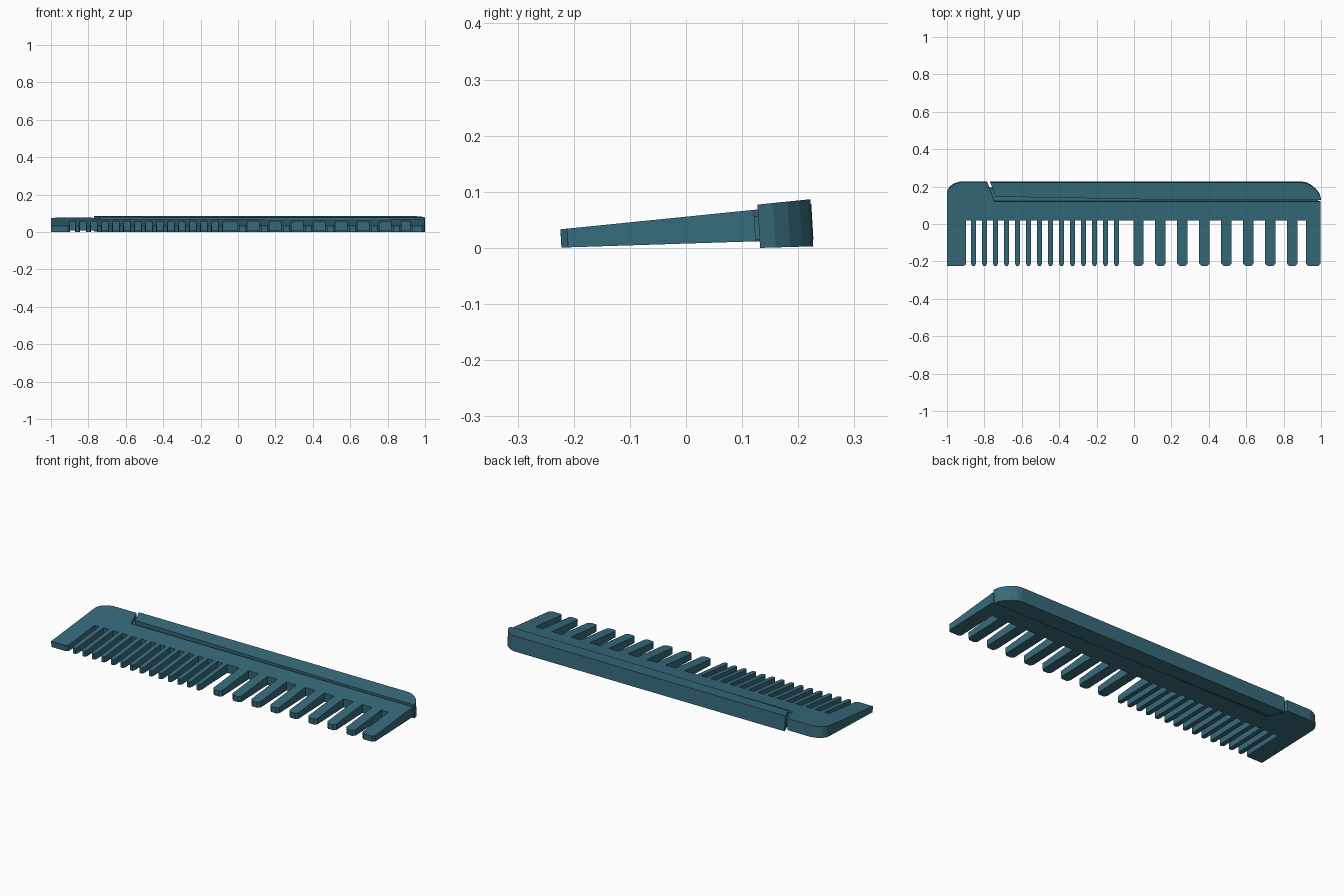
import bpy, bmesh

if "Cube" in bpy.data.objects:
    bpy.data.objects.remove(bpy.data.objects["Cube"])

teal = bpy.data.materials.new("dark teal plastic")
teal.diffuse_color = (0.037, 0.146, 0.200, 1.0)
teal.use_nodes = True
teal.node_tree.nodes["Principled BSDF"].inputs["Base Color"].default_value = teal.diffuse_color

SHEAR = 0.06  # upright edges lean slightly forward


def slab(name, outline, z_low, z_high):
    """Extrude a plan outline between two sloping planes z(y)."""
    bm = bmesh.new()
    low, high = [], []
    for x, y in outline:
        a, b = z_low(y), z_high(y)
        low.append(bm.verts.new((x, y - SHEAR * a, a)))
        high.append(bm.verts.new((x, y - SHEAR * b, b)))
    bm.faces.new(low[::-1])
    bm.faces.new(high)
    n = len(low)
    for i in range(n):
        j = (i + 1) % n
        bm.faces.new((low[i], low[j], high[j], high[i]))
    bmesh.ops.recalc_face_normals(bm, faces=bm.faces[:])
    mesh = bpy.data.meshes.new(name)
    bm.to_mesh(mesh)
    bm.free()
    mesh.materials.append(teal)
    ob = bpy.data.objects.new(name, mesh)
    bpy.context.collection.objects.link(ob)
    return ob


ROOT, TIP = 0.021, -0.222


def tooth(cx, w):
    """Plan outline of one tooth with a softened tip, left to right."""
    h, c = w / 2, w * 0.22
    return [(cx - h, ROOT), (cx - h, TIP + 0.012), (cx - h + c, TIP),
            (cx + h - c, TIP), (cx + h, TIP + 0.012), (cx + h, ROOT)]


# comb body: wide left end, fine teeth, coarse teeth, right end tooth
outline = [(-1.0, TIP), (-0.91, TIP), (-0.899, TIP + 0.008), (-0.899, ROOT)]
for i in range(14):
    outline += tooth(-0.858 + 0.0588 * i, 0.026)
for i in range(8):
    outline += tooth(0.024 + 0.1175 * i, 0.056)
outline += [(0.919, ROOT), (0.919, TIP + 0.012), (0.932, TIP),
            (0.985, TIP), (0.997, TIP + 0.012), (0.997, 0.125)]
# back edge beside the spine, slanted notch and rounded left corner
outline += [(-0.745, 0.125), (-0.786, 0.228), (-0.93, 0.228), (-0.96, 0.219),
            (-0.985, 0.202), (-0.997, 0.182), (-1.0, 0.165)]
slab("comb_body", outline,
     lambda y: 0.0005 + (y + 0.222) * 0.032,
     lambda y: 0.033 + (y + 0.222) * 0.1)

# recessed core joining body and spine, forms the groove floor
slab("groove_core", [(-0.80, 0.11), (0.985, 0.11), (0.985, 0.14),
                     (0.90, 0.195), (-0.80, 0.195)],
     lambda y: 0.014, lambda y: 0.056)

# thick spine with rounded right corner and a tapering front groove
slab("spine", [(-0.738, 0.150), (-0.45, 0.146), (0.2, 0.134), (1.0, 0.132),
               (0.993, 0.160), (0.975, 0.186), (0.95, 0.207), (0.925, 0.222),
               (0.90, 0.227), (-0.769, 0.227)],
     lambda y: max(0.0, (y - 0.135) * 0.03),
     lambda y: 0.077 + (y - 0.131) * 0.1)
